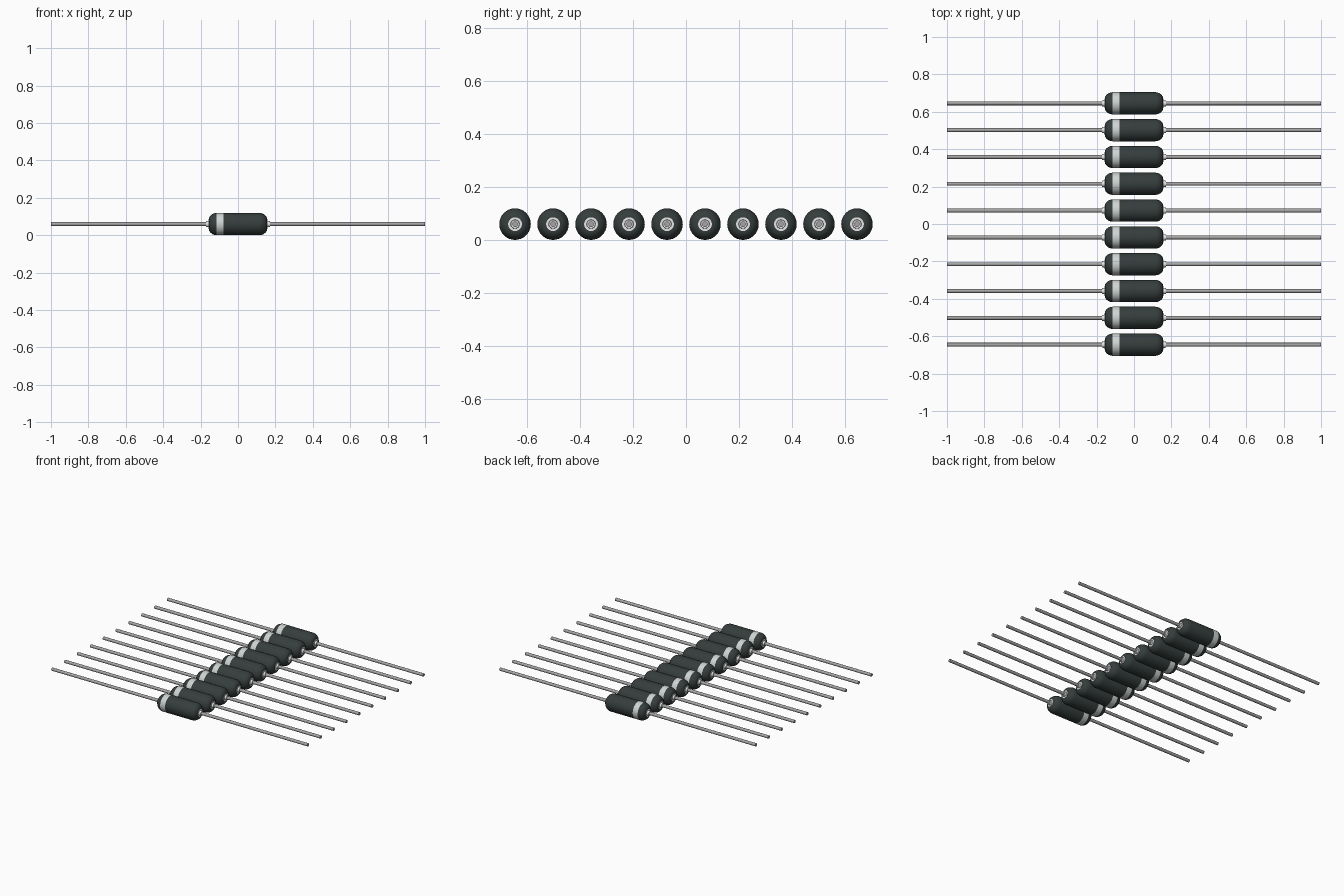
import bpy, bmesh, math

if "Cube" in bpy.data.objects:
    bpy.data.objects.remove(bpy.data.objects["Cube"])

COUNT, PITCH, RADIUS, SEGMENTS = 10, 0.1434, 0.0595, 32


def material(name, rgb):
    m = bpy.data.materials.new(name)
    m.diffuse_color = (*rgb, 1)
    m.use_nodes = True
    m.node_tree.nodes["Principled BSDF"].inputs["Base Color"].default_value = m.diffuse_color
    return m


dark = material("dark casing", (0.036, 0.048, 0.046))
band = material("pale band", (0.62, 0.66, 0.65))
metal = material("grey wire", (0.38, 0.38, 0.38))
white = material("white collar", (0.80, 0.80, 0.80))


def lathe(name, profile, mats, rule=None):
    """Spin (x, radius) points round the x axis, closing both ends."""
    bm = bmesh.new()
    rings = []
    for x, r in profile:
        rings.append([bm.verts.new((x, r * math.cos(a), r * math.sin(a)))
                      for a in (2 * math.pi * i / SEGMENTS for i in range(SEGMENTS))])
    for a, b in zip(rings, rings[1:]):
        for i in range(SEGMENTS):
            j = (i + 1) % SEGMENTS
            bm.faces.new((a[i], a[j], b[j], b[i]))
    bm.faces.new(rings[0])
    bm.faces.new(rings[-1])
    bmesh.ops.recalc_face_normals(bm, faces=bm.faces[:])
    for f in bm.faces:
        f.smooth = True
        if rule:
            f.material_index = rule(f.calc_center_median())
    me = bpy.data.meshes.new(name)
    bm.to_mesh(me)
    bm.free()
    for m in mats:
        me.materials.append(m)
    me.set_sharp_from_angle(angle=math.radians(35))
    return me


# Casing: rounded ends with a painted ring on the left
end = [(0.155, 0.026), (0.154, 0.036), (0.147, 0.046), (0.136, 0.054), (0.125, 0.058), (0.115, RADIUS)]
profile = [(-x, r) for x, r in end] + [(-0.077, RADIUS)] + end[::-1]
casing = lathe("casing", profile, [dark, band],
               lambda c: 1 if -0.1149 < c.x < -0.078 else 0)

# Stepped collar where the wire enters the casing
collar = lathe("collar", [(0.14, 0.026), (0.1565, 0.026), (0.1565, 0.017), (0.17, 0.016)], [white])

# Straight wire through the whole part
wire = lathe("wire", [(-1, 0.0105), (1, 0.0105)], [metal])


def place(mesh, name, y, turn=0):
    ob = bpy.data.objects.new(name, mesh)
    ob.location = (0, y, RADIUS)
    ob.rotation_euler.z = turn
    bpy.context.collection.objects.link(ob)


for n in range(COUNT):
    y = (n - (COUNT - 1) / 2) * PITCH
    place(casing, f"casing_{n + 1}", y)
    place(wire, f"wire_{n + 1}", y)
    place(collar, f"right_collar_{n + 1}", y)
    place(collar, f"left_collar_{n + 1}", y, math.pi)
